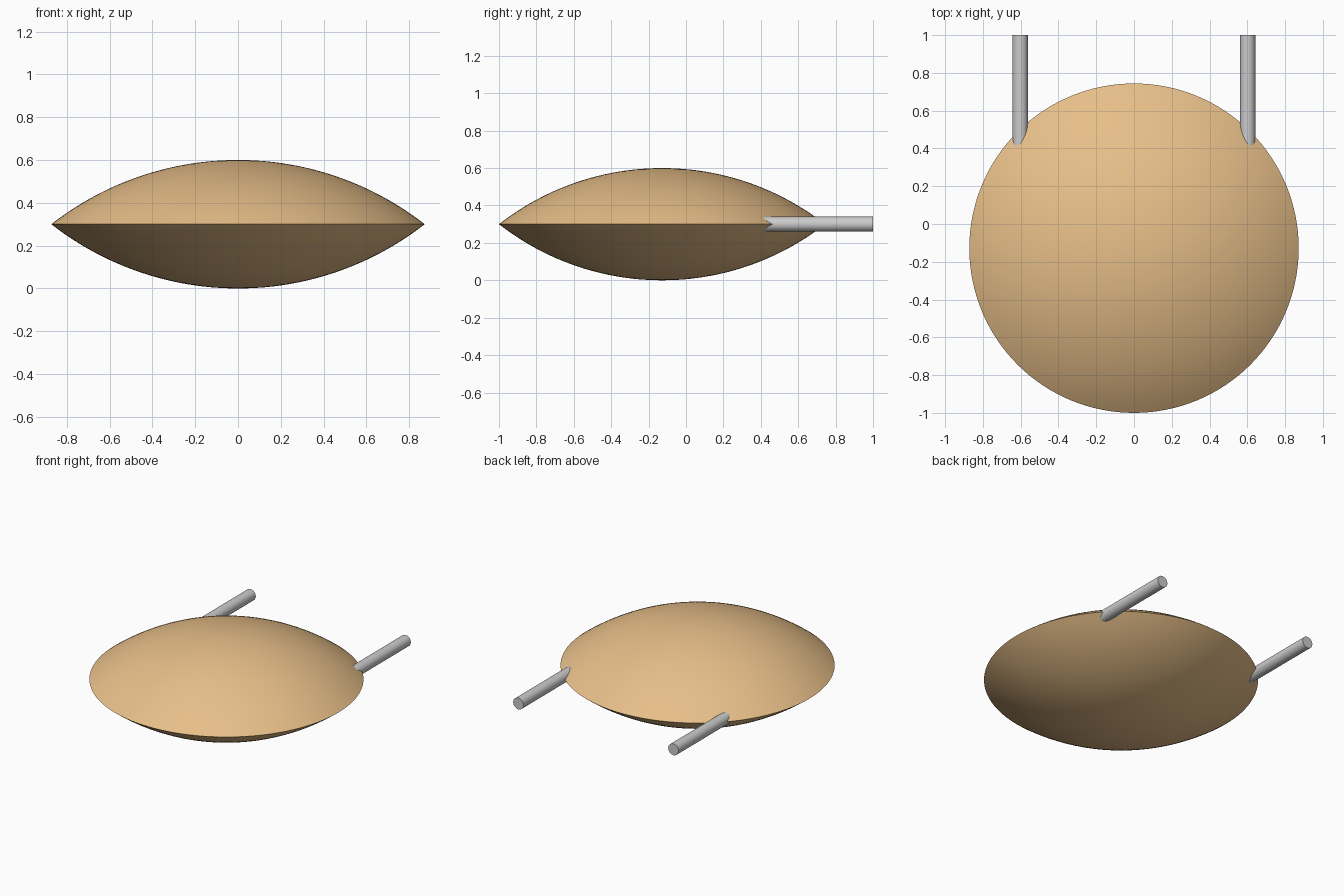
import bpy, bmesh, math
from mathutils import Matrix

if "Cube" in bpy.data.objects:
    bpy.data.objects.remove(bpy.data.objects["Cube"])

RIM, HALF, CY, CZ = 0.872, 0.3, -0.128, 0.3
R = (RIM ** 2 + HALF ** 2) / (2 * HALF)      # radius of each spherical face
HALF_ANGLE = math.asin(RIM / R)


def material(name, color):
    m = bpy.data.materials.new(name)
    m.diffuse_color = color
    m.use_nodes = True
    m.node_tree.nodes["Principled BSDF"].inputs["Base Color"].default_value = m.diffuse_color
    return m


def finish(bm, name, mat=None):
    bmesh.ops.recalc_face_normals(bm, faces=bm.faces)
    mesh = bpy.data.meshes.new(name)
    bm.to_mesh(mesh)
    bm.free()
    ob = bpy.data.objects.new(name, mesh)
    bpy.context.collection.objects.link(ob)
    if mat:
        mesh.materials.append(mat)
    bpy.ops.object.select_all(action='DESELECT')
    ob.select_set(True)
    bpy.context.view_layer.objects.active = ob
    bpy.ops.object.shade_smooth_by_angle(angle=math.radians(35))
    return ob


# Lens body: an arc profile, top pole to rim to bottom pole, spun round z
steps = 24
arc = [(R * math.sin(HALF_ANGLE * i / steps),
        R * math.cos(HALF_ANGLE * i / steps) - R + HALF) for i in range(steps + 1)]
profile = arc + [(r, -z) for r, z in reversed(arc[:-1])]
bm = bmesh.new()
verts = [bm.verts.new((r, 0, z)) for r, z in profile]
edges = [bm.edges.new(pair) for pair in zip(verts, verts[1:])]
bmesh.ops.spin(bm, geom=verts + edges, axis=(0, 0, 1), cent=(0, 0, 0),
               steps=128, angle=math.tau)
bmesh.ops.remove_doubles(bm, verts=bm.verts, dist=1e-4)
bmesh.ops.translate(bm, verts=bm.verts, vec=(0, CY, CZ))
finish(bm, "lens_body", material("tan", (0.8, 0.52, 0.25, 1)))

# Rods: a mirrored pair running back from inside the rim
Y0, Y1 = 0.3, 1.0
for side, x in (("left", -0.602), ("right", 0.602)):
    bm = bmesh.new()
    place = Matrix.Translation((x, (Y0 + Y1) / 2, CZ)) @ Matrix.Rotation(math.pi / 2, 4, 'X')
    bmesh.ops.create_cone(bm, cap_ends=True, segments=32, radius1=0.04,
                          radius2=0.04, depth=Y1 - Y0, matrix=place)
    finish(bm, side + "_rod")
